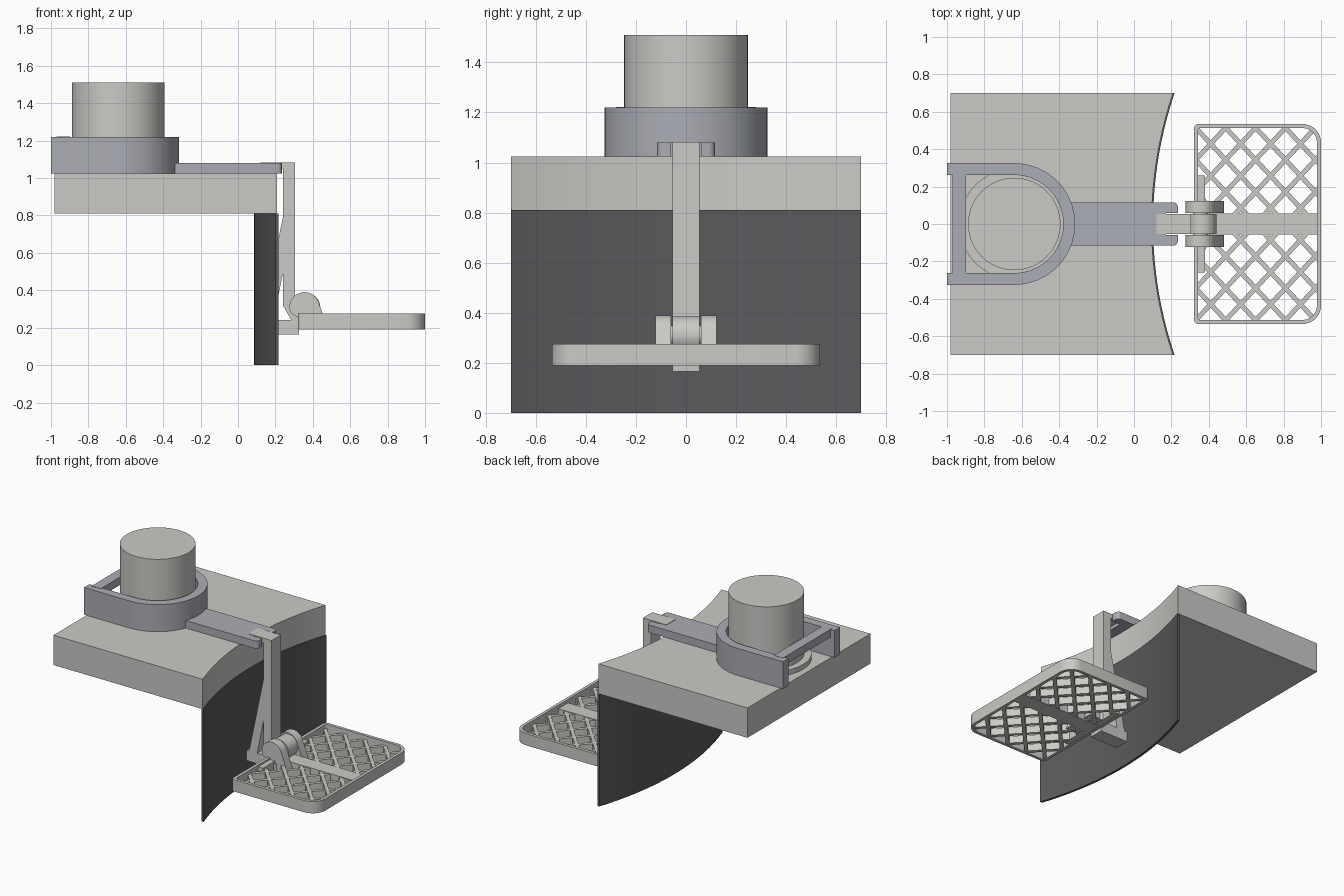
import bpy, bmesh, math

if "Cube" in bpy.data.objects:
    bpy.data.objects.remove(bpy.data.objects["Cube"])


def material(name, rgb):
    m = bpy.data.materials.new(name)
    m.diffuse_color = (*rgb, 1)
    m.use_nodes = True
    m.node_tree.nodes["Principled BSDF"].inputs["Base Color"].default_value = m.diffuse_color
    return m


LIGHT = material("warm light grey", (0.60, 0.59, 0.565))
BLUE = material("blue grey", (0.41, 0.42, 0.465))
DARK = material("charcoal", (0.105, 0.105, 0.11))


def prism(name, loops, axis, lo, hi, mat, smooth=True):
    """Extrude an outline (plus optional hole outlines) along y or z."""
    bm = bmesh.new()
    edges = []
    for pts in loops:
        vs = [bm.verts.new((a, b, lo) if axis == 'z' else (a, lo, b)) for a, b in pts]
        edges += [bm.edges.new((vs[i - 1], vs[i])) for i in range(len(vs))]
    bmesh.ops.triangle_fill(bm, edges=edges, use_beauty=True)
    ext = bmesh.ops.extrude_face_region(bm, geom=bm.faces[:])
    d = (0, 0, hi - lo) if axis == 'z' else (0, hi - lo, 0)
    bmesh.ops.translate(bm, vec=d, verts=[g for g in ext['geom'] if isinstance(g, bmesh.types.BMVert)])
    bmesh.ops.recalc_face_normals(bm, faces=bm.faces[:])
    me = bpy.data.meshes.new(name)
    bm.to_mesh(me)
    bm.free()
    ob = bpy.data.objects.new(name, me)
    bpy.context.collection.objects.link(ob)
    me.materials.append(mat)
    if smooth:
        bpy.ops.object.select_all(action='DESELECT')
        ob.select_set(True)
        bpy.context.view_layer.objects.active = ob
        bpy.ops.object.shade_smooth_by_angle(angle=math.radians(30))
    return ob


def arc(cx, cy, r, a0, a1, n):
    return [(cx + r * math.cos(math.radians(a0 + (a1 - a0) * i / n)),
             cy + r * math.sin(math.radians(a0 + (a1 - a0) * i / n))) for i in range(n + 1)]


def circle(cx, cy, r, n=64):
    return arc(cx, cy, r, 0, 360, n)[:-1]


def rect(x0, x1, y0, y1):
    return [(x0, y0), (x1, y0), (x1, y1), (x0, y1)]


def rounded(x0, x1, y0, y1, rl, rr):
    """Rectangle with separate left and right corner radii."""
    return (arc(x1 - rr, y0 + rr, rr, -90, 0, 10) + arc(x1 - rr, y1 - rr, rr, 0, 90, 10)
            + arc(x0 + rl, y1 - rl, rl, 90, 180, 5) + arc(x0 + rl, y0 + rl, rl, 180, 270, 5))


# Counter slab and hanging wall, both with a concave curved edge
R = 2.19


def wall_curve(x_mid):
    return [(x_mid + R - math.sqrt(R * R - y * y), y) for y in [-0.7 + 1.4 * i / 40 for i in range(41)]]


prism("counter_slab", [[(-0.98, 0.7), (-0.98, -0.7)] + wall_curve(0.094)], 'z', 0.81, 1.025, LIGHT)
prism("curved_wall", [wall_curve(0.102) + wall_curve(0.085)[::-1]], 'z', 0, 0.81, DARK)

# Round post with its low base
CX = -0.64
prism("post", [circle(CX, 0, 0.247)], 'z', 1.025, 1.51, LIGHT)
prism("post_base", [circle(CX, 0, 0.295)], 'z', 1.025, 1.06, LIGHT)

# Open collar around the post, with closing crossbar
prism("collar", [[(-1.0, -0.325)] + arc(CX, 0, 0.325, -90, 90, 40) + [(-1.0, 0.325), (-1.0, 0.262)]
                 + arc(CX, 0, 0.262, 90, -90, 40) + [(-1.0, -0.262)]], 'z', 1.025, 1.22, BLUE)
prism("collar_crossbar", [rect(-0.97, -0.897, -0.28, 0.28)], 'z', 1.165, 1.222, BLUE, False)

# Tongue with rounded, notched end
tongue = [(-0.35, 0.115), (-0.35, -0.115)] + arc(0.21, -0.09, 0.025, -90, 0, 5)
tongue += [(0.235, -0.06), (0.17, -0.06), (0.17, 0.06), (0.235, 0.06)] + arc(0.21, 0.09, 0.025, 0, 90, 5)
prism("tongue", [tongue], 'z', 1.025, 1.08, BLUE)

# Hanger: hook, column, brace and foot in one side profile
hanger = [(0.12, 1.083), (0.12, 1.05), (0.24, 1.05), (0.24, 0.79), (0.125, 0.24), (0.106, 0.24),
          (0.106, 0.165), (0.325, 0.165), (0.325, 0.25), (0.305, 0.32), (0.305, 1.083)]
opening = [(0.24, 0.49), (0.19, 0.24), (0.285, 0.24), (0.24, 0.32)]
prism("hanger", [hanger, opening], 'y', -0.053, 0.053, LIGHT, False)

# Hinge: centre knuckle, pin and two lugs
prism("hinge_knuckle", [circle(0.365, 0.31, 0.075, 40)], 'y', -0.053, 0.053, LIGHT)
prism("hinge_pin", [circle(0.355, 0.31, 0.04, 32)], 'y', -0.07, 0.07, LIGHT)
lug = arc(0.355, 0.31, 0.08, 20, 200, 24) + [(0.325, 0.25), (0.325, 0.2), (0.48, 0.2)]
for side, y0 in (("front", -0.122), ("back", 0.06)):
    prism("hinge_lug_" + side, [lug], 'y', y0, y0 + 0.062, LIGHT)

# Tray: rim, centre bar and thick hinge edge
X0, X1, Y = 0.32, 1.0, 0.535
prism("tray_rim", [rounded(X0, X1, -Y, Y, 0.025, 0.1),
                   rounded(X0 + 0.022, X1 - 0.022, -Y + 0.022, Y - 0.022, 0.01, 0.078)],
      'z', 0.19, 0.275, LIGHT)
prism("tray_centre_bar", [rect(X0 + 0.01, X1 - 0.01, -0.055, 0.055)], 'z', 0.192, 0.25, LIGHT, False)
prism("tray_hinge_edge", [rect(X0 + 0.01, 0.38, -0.26, 0.26)], 'z', 0.193, 0.262, LIGHT, False)


# Tray lattice: diagonal strips clipped to the rim's centre line
def inside(x, y):
    x0, x1, h, r = X0 + 0.011, X1 - 0.011, Y - 0.011, 0.089
    if not (x0 < x < x1 and abs(y) < h):
        return False
    dx, dy = x - (x1 - r), abs(y) - (h - r)
    return not (dx > 0 and dy > 0 and dx * dx + dy * dy > r * r)


ANG, STEP, W = math.radians(47), 0.16, 0.0125
for k, sgn in enumerate((1, -1)):
    c, s = math.cos(ANG), sgn * math.sin(ANG)
    for i in range(-6, 7):
        cx = 0.65 + STEP * i
        ts = [t / 400 for t in range(-400, 401) if inside(cx + c * t / 400, s * t / 400)]
        if len(ts) < 20:
            continue
        a, b = min(ts), max(ts)
        strip = [(cx + c * t - s * w, s * t + c * w) for t, w in ((a, -W), (b, -W), (b, W), (a, W))]
        prism(f"tray_strip_{k}_{i + 6}", [strip], 'z', 0.194 + 0.001 * k, 0.245 + 0.001 * k, LIGHT, False)
